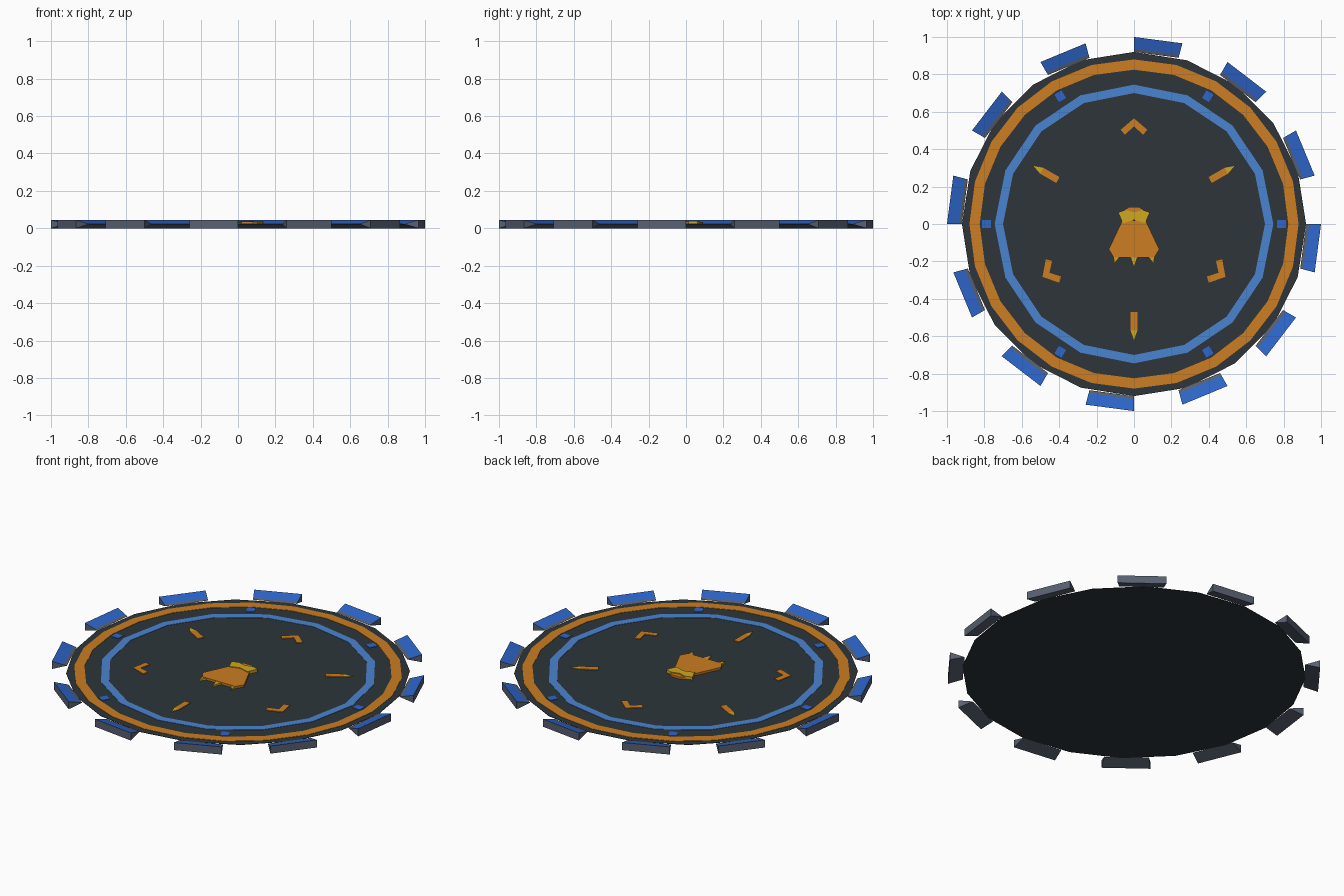
import bpy, bmesh
from math import sin, cos, radians, pi

cube = bpy.data.objects.get("Cube")
if cube:
    bpy.data.objects.remove(cube)


def material(name, r, g, b):
    m = bpy.data.materials.new(name)
    col = [(c / 255 / 12.92) if c < 11 else ((c / 255 + 0.055) / 1.055) ** 2.4 for c in (r, g, b)] + [1]
    m.diffuse_color = col
    m.use_nodes = True
    bsdf = m.node_tree.nodes["Principled BSDF"]
    bsdf.inputs["Base Color"].default_value = col
    bsdf.inputs["Roughness"].default_value = 0.8
    return m


CHARCOAL = material("charcoal", 45, 53, 58)
STEEL = material("steel grey", 88, 97, 113)
BLUE = material("deep blue", 45, 102, 203)
SKY = material("light blue", 74, 132, 208)
ORANGE = material("orange", 204, 125, 33)
YELLOW = material("yellow", 208, 168, 32)

MID = 0.0225   # height of the disc surface
TOP = 0.045    # full height of the rim teeth


def finish(name, bm, mats):
    bmesh.ops.recalc_face_normals(bm, faces=bm.faces)
    me = bpy.data.meshes.new(name)
    bm.to_mesh(me)
    bm.free()
    for m in mats:
        me.materials.append(m)
    ob = bpy.data.objects.new(name, me)
    bpy.context.collection.objects.link(ob)
    return ob


def plate(name, pts, z0, z1, mat, angle=0):
    """Extrude a flat outline, turned about the centre by an angle in degrees."""
    a = radians(angle)
    bm = bmesh.new()
    face = bm.faces.new([bm.verts.new((x * cos(a) - y * sin(a), x * sin(a) + y * cos(a), z0))
                         for x, y in pts])
    ext = bmesh.ops.extrude_face_region(bm, geom=[face], use_keep_orig=True)
    for v in ext["geom"]:
        if isinstance(v, bmesh.types.BMVert):
            v.co.z = z1
    return finish(name, bm, [mat])


def polygon(r, n):
    return [(r * cos(2 * pi * i / n), r * sin(2 * pi * i / n)) for i in range(n)]


def sweep(bm, section, a0, a1):
    """Straight prism between two angles; section is a list of (radius, z)."""
    ends = [[bm.verts.new((r * cos(a), r * sin(a), z)) for r, z in section] for a in (a0, a1)]
    n = len(section)
    bm.faces.new(ends[0])
    bm.faces.new(ends[1][::-1])
    for i in range(n):
        j = (i + 1) % n
        bm.faces.new((ends[0][i], ends[1][i], ends[1][j], ends[0][j]))


def ring(name, r0, r1, n, z1, mat):
    bm = bmesh.new()
    loops = [[bm.verts.new((x, y, z)) for x, y in polygon(r, n)]
             for r, z in ((r0, MID), (r1, MID), (r1, z1), (r0, z1))]
    for k in range(4):
        p, q = loops[k], loops[(k + 1) % 4]
        for i in range(n):
            j = (i + 1) % n
            bm.faces.new((p[i], p[j], q[j], q[i]))
    return finish(name, bm, [mat])


def mirrored(half):
    """Close a right-hand outline with its mirror image."""
    return half + [(-x, y) for x, y in reversed(half) if x > 0]


# Disc and its painted rings
plate("disc", polygon(0.92, 20), MID - 0.002, MID, CHARCOAL)
ring("outer_ring", 0.825, 0.88, 24, MID + 0.002, ORANGE)
ring("inner_ring", 0.70, 0.745, 16, MID + 0.002, SKY)

# Wedge-shaped teeth around the rim, blue on the upper slope
section = [(1, 0), (1, TOP), (0.937, MID + 0.005), (0.92, MID)]
for k in range(12):
    start = radians(30 * k + 15)
    bm = bmesh.new()
    sweep(bm, section, start, start + radians(15))
    tooth = finish(f"rim_tooth_{k + 1}", bm, [STEEL, BLUE])
    for f in tooth.data.polygons:
        if f.normal.z > 0.5 and f.center.xy.length > 0.94:
            f.material_index = 1

# Small square markers between the rings
square = [(0.765, -0.022), (0.812, -0.022), (0.812, 0.022), (0.765, 0.022)]
for k in range(6):
    plate(f"marker_{k + 1}", square, MID, MID + 0.003, BLUE, 60 * k)

# Alternating chevrons and pointers, drawn pointing along +y
chevron = mirrored([(0, 0.565), (0.072, 0.503), (0.048, 0.478), (0, 0.522)])
chevron = [(0, 0.565), (0.072, 0.503), (0.048, 0.478), (0, 0.522), (-0.048, 0.478), (-0.072, 0.503)]
for k in range(3):
    turn = 120 * k
    plate(f"chevron_{k + 1}", chevron, MID, MID + 0.004, ORANGE, turn)
    plate(f"pointer_bar_{k + 1}", mirrored([(0.018, 0.47), (0.018, 0.57)]),
          MID, MID + 0.004, ORANGE, turn + 60)
    plate(f"pointer_tip_{k + 1}", [(0.018, 0.57), (0, 0.62), (-0.018, 0.57)],
          MID, MID + 0.004, YELLOW, turn + 60)

# Central emblem: body, collar, crest and tail spikes
plate("emblem_body", mirrored([(0.062, 0.02), (0.135, -0.135), (0.108, -0.18)]),
      MID, MID + 0.013, ORANGE)
plate("emblem_crest", mirrored([(0.025, 0.092), (0.048, 0.078), (0.03, 0.05)]),
      MID, MID + 0.012, ORANGE)
collar = [(0, 0.062), (0.045, 0.075), (0.085, 0.062), (0.06, 0.004), (0, 0.022),
          (-0.06, 0.004), (-0.085, 0.062), (-0.045, 0.075)]
plate("emblem_collar", collar, MID, MID + 0.017, YELLOW)
for name, x, tip_x, tip_y in (("left", 0.085, 0.105, -0.212), ("middle", 0, 0, -0.235),
                              ("right", -0.085, -0.105, -0.212)):
    plate(f"emblem_spike_{name}", [(x - 0.028, -0.15), (x + 0.028, -0.15), (tip_x, tip_y)],
          MID, MID + 0.011, YELLOW)
